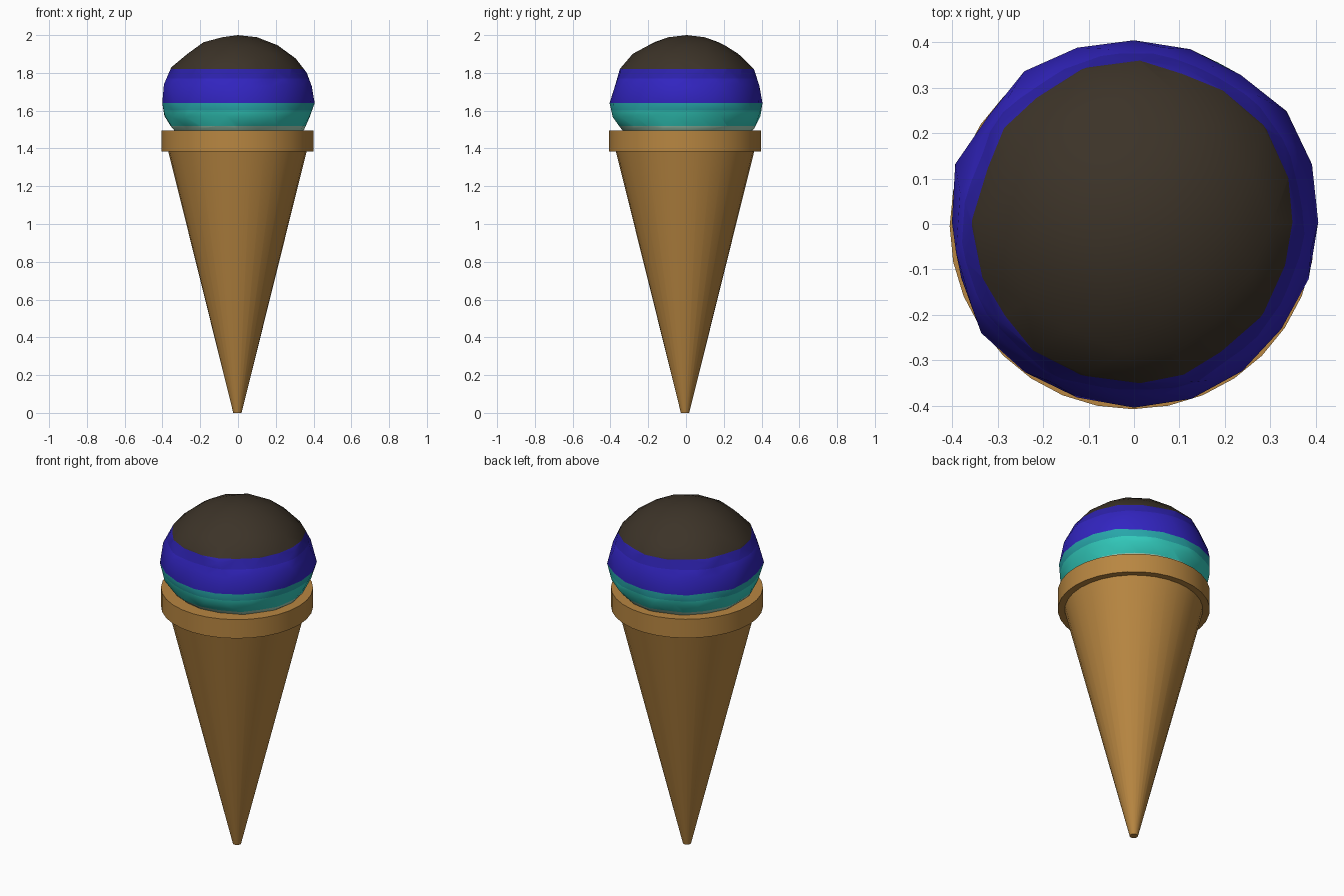
import bpy, bmesh, math, random
from mathutils import Vector

cube = bpy.data.objects.get("Cube")
if cube:
    bpy.data.objects.remove(cube, do_unlink=True)
random.seed(4)


def material(name, rgb):
    m = bpy.data.materials.new(name)
    m.use_nodes = True
    m.diffuse_color = (*rgb, 1)
    m.node_tree.nodes["Principled BSDF"].inputs["Base Color"].default_value = (*rgb, 1)
    return m


def finish(bm, name, mats, angle):
    bmesh.ops.recalc_face_normals(bm, faces=bm.faces)
    me = bpy.data.meshes.new(name)
    bm.to_mesh(me)
    bm.free()
    ob = bpy.data.objects.new(name, me)
    bpy.context.collection.objects.link(ob)
    for m in mats:
        me.materials.append(m)
    bpy.ops.object.select_all(action="DESELECT")
    ob.select_set(True)
    bpy.context.view_layer.objects.active = ob
    bpy.ops.object.shade_smooth_by_angle(angle=math.radians(angle))
    return ob


def frustum(name, mat, r_low, r_high, z_low, z_high, sides=32):
    bm = bmesh.new()
    bmesh.ops.create_cone(bm, cap_ends=True, segments=sides, radius1=r_low,
                          radius2=r_high, depth=z_high - z_low)
    bmesh.ops.translate(bm, verts=bm.verts,
                        vec=(-0.003, -0.005, (z_low + z_high) / 2))
    return finish(bm, name, [mat], 30)


wafer = material("wafer", (0.48, 0.24, 0.053))
flavours = [
    material("pale mint", (0.38, 0.66, 0.50)),
    material("turquoise", (0.032, 0.60, 0.51)),
    material("teal", (0.02, 0.38, 0.40)),
    material("indigo", (0.032, 0.018, 0.53)),
    material("deep indigo", (0.025, 0.015, 0.40)),
    material("dark chocolate", (0.045, 0.033, 0.021)),
]

# Wafer cone and its rim
frustum("wafer_cone", wafer, 0.022, 0.37, 0, 1.40)
frustum("wafer_rim", wafer, 0.403, 0.403, 1.385, 1.495)

# Scoop: lumpy low-poly ball, flatter below its widest level
WIDEST = 1.64
bm = bmesh.new()
bmesh.ops.create_icosphere(bm, subdivisions=3, radius=1)
for v in bm.verts:
    lump = 0.41 + random.uniform(-0.014, 0.006)
    height = 0.36 if v.co.z > 0 else 0.27
    v.co = Vector((v.co.x * lump, v.co.y * lump + 0.004, WIDEST + v.co.z * height))

# Flavour bands cut into the scoop
levels = [1.52, 1.60, WIDEST, 1.77, 1.82]
for z in levels:
    bmesh.ops.bisect_plane(bm, geom=bm.verts[:] + bm.edges[:] + bm.faces[:],
                           dist=0.0005, plane_co=(0, 0, z), plane_no=(0, 0, 1))
for f in bm.faces:
    z = f.calc_center_median().z
    f.material_index = sum(z > level for level in levels)
finish(bm, "ice_cream_scoop", flavours, 60)
